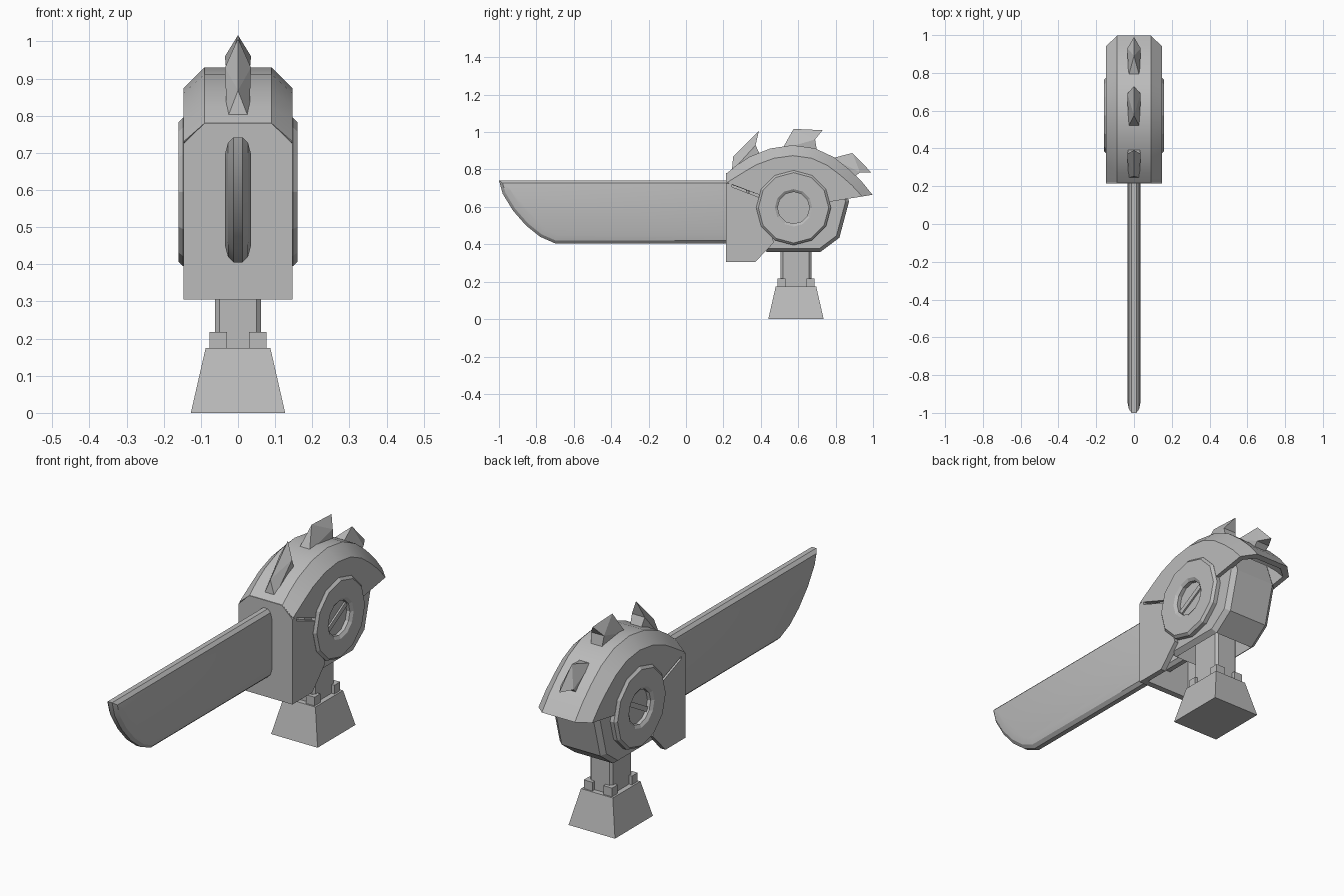
import bpy, bmesh
from math import sin, cos, tau, radians
from mathutils import Vector

if "Cube" in bpy.data.objects:
    bpy.data.objects.remove(bpy.data.objects["Cube"])

grey = bpy.data.materials.new("plain_grey")
grey.use_nodes = True
grey.diffuse_color = (0.5, 0.5, 0.5, 1)
grey.node_tree.nodes["Principled BSDF"].inputs["Base Color"].default_value = (0.5, 0.5, 0.5, 1)

HUB = Vector((0.575, 0.595))  # wheel axis in y, z


def finish(name, bm, smooth=False):
    bmesh.ops.recalc_face_normals(bm, faces=bm.faces)
    mesh = bpy.data.meshes.new(name)
    bm.to_mesh(mesh)
    bm.free()
    mesh.materials.append(grey)
    obj = bpy.data.objects.new(name, mesh)
    bpy.context.collection.objects.link(obj)
    if smooth:
        bpy.ops.object.select_all(action="DESELECT")
        obj.select_set(True)
        bpy.context.view_layer.objects.active = obj
        bpy.ops.object.shade_smooth_by_angle(angle=radians(25))
    return obj


def loft(loops, caps=True):
    """Bridge closed loops of equal length."""
    bm = bmesh.new()
    rows = [[bm.verts.new(p) for p in loop] for loop in loops]
    n = len(rows[0])
    for a, b in zip(rows, rows[1:]):
        for i in range(n):
            j = (i + 1) % n
            bm.faces.new((a[i], a[j], b[j], b[i]))
    if caps:
        bm.faces.new(rows[0])
        bm.faces.new(rows[-1])
    bmesh.ops.recalc_face_normals(bm, faces=bm.faces)
    return bm


def inset(outline, d):
    """Shrink a counter-clockwise y, z outline by d."""
    pts = [Vector(p) for p in outline]
    result = []
    for i, p in enumerate(pts):
        e1 = (p - pts[i - 1]).normalized()
        e2 = (pts[(i + 1) % len(pts)] - p).normalized()
        n1, n2 = Vector((-e1.y, e1.x)), Vector((-e2.y, e2.x))
        result.append(p + (n1 + n2) * d / (1 + n1.dot(n2)))
    return result


def slab(outline, layers):
    """Stack inset copies of a y, z outline along x."""
    return loft([[(x, p[0], p[1]) for p in inset(outline, d)] for x, d in layers])


def box(name, x, y, z, top=None):
    """Box from ranges; top holds the x and y ranges at the upper end."""
    tx, ty = top or (x, y)
    def ring(a, b, h):
        return [(a[0], b[0], h), (a[1], b[0], h), (a[1], b[1], h), (a[0], b[1], h)]
    return finish(name, loft([ring(x, y, z[0]), ring(tx, ty, z[1])]))


# Blade with softened rim and curved tip
blade = [(-0.70, 0.405), (0.38, 0.405), (0.38, 0.742), (-1, 0.742), (-0.98, 0.67),
         (-0.925, 0.58), (-0.855, 0.50), (-0.78, 0.44)]
half = [(0.012, 0), (0.027, 0.015), (0.035, 0.045)]
finish("blade", slab(blade, [(-x, d) for x, d in reversed(half)] + half), True)

# Inner casing, chamfered, with an opening underneath
casing = [(0.43, 0.36), (0.72, 0.36), (0.82, 0.435), (0.872, 0.63), (0.83, 0.75),
          (0.57, 0.84), (0.32, 0.73), (0.32, 0.46)]
bm = slab(casing, [(-0.128, 0.018), (-0.105, 0), (0.105, 0), (0.128, 0.018)])
under = [f for f in bm.faces if f.normal.z < -0.98 and f.calc_area() > 0.03]
bmesh.ops.inset_individual(bm, faces=under, thickness=0.025, depth=-0.1)
finish("casing", bm)

# Hood: chamfered shell swept along an arc
arc = [(0.219, 0.78), (0.27, 0.823), (0.34, 0.868), (0.45, 0.912), (0.57, 0.93), (0.69, 0.913),
       (0.79, 0.866), (0.87, 0.803), (0.94, 0.735), (0.997, 0.665)]
sections = []
for i, p in enumerate(arc):
    p = Vector(p)
    out = (p - HUB).normalized()
    edge = p - Vector((0, 0.05)) if i == 0 else p - out * 0.056
    low = HUB + (edge - HUB).normalized() * 0.15
    shell = [(0.147, low), (0.147, edge), (0.09, p)]
    inner = [(0.122, low), (0.122, edge - out * 0.015), (0.075, p - out * 0.03)]
    def strip(side):
        return ([(-x, q.x, q.y) for x, q in side]
                + [(x, q.x, q.y) for x, q in reversed(side)])
    sections.append(strip(shell) + strip(inner)[::-1])
bm = loft(sections, caps=False)
bm.verts.ensure_lookup_table()
size = len(sections[0])
for start in (0, size * (len(arc) - 1)):
    v = bm.verts[start:start + size]
    for i in range(size // 2 - 1):
        bm.faces.new((v[i], v[i + 1], v[size - 2 - i], v[size - 1 - i]))
finish("hood", bm, True)

# Front shield: face plate and two cheeks
face = [(-0.147, 0.305), (0.147, 0.305), (0.147, 0.725), (0.09, 0.78), (-0.09, 0.78), (-0.147, 0.725)]
finish("shield_face", loft([[(x, y, z) for x, z in face] for y in (0.215, 0.245)]))
cheek = [(0.23, 0.305), (0.37, 0.305), (0.47, 0.41), (0.44, 0.5), (0.42, 0.64), (0.23, 0.713)]
for side, s in (("left", 1), ("right", -1)):
    finish("shield_cheek_" + side, slab(cheek, [(s * 0.12, 0), (s * 0.147, 0)]))

    # Wheel cover with a recessed, slotted hub
    rings = [(0.2, 0.12), (0.2, 0.148), (0.188, 0.16), (0.1, 0.16), (0.085, 0.15), (0.085, 0.132)]
    turns = [tau * k / 12 for k in range(12)]
    finish("wheel_cover_" + side, loft(
        [[(s * x, HUB.x + r * sin(a), HUB.y + r * cos(a)) for a in turns] for r, x in rings]))
    along = Vector((cos(radians(30)), sin(radians(30))))
    across = Vector((-along.y, along.x)) * 0.012
    bar = [HUB - along * 0.084 - across, HUB + along * 0.084 - across,
           HUB + along * 0.084 + across, HUB - along * 0.084 + across]
    finish("hub_bar_" + side, slab(bar, [(s * 0.13, 0), (s * 0.14, 0)]))

# Crest spikes: base front, ridge, tip, rear notch, base rear
spikes = {
    "front": [(0.245, 0.79), (0.252, 0.868), (0.39, 1.008), (0.372, 0.93), (0.395, 0.88)],
    "middle": [(0.515, 0.91), (0.575, 1.017), (0.73, 1.01), (0.69, 0.96), (0.70, 0.90)],
    "rear": [(0.78, 0.86), (0.89, 0.888), (0.99, 0.785), (0.93, 0.785), (0.89, 0.75)],
}
for place, (a, b, t, c, d) in spikes.items():
    bm = bmesh.new()
    ridge, tip = (bm.verts.new((0, *p)) for p in (b, t))
    al, cl, dl = (bm.verts.new((w, *p)) for w, p in ((0.03, a), (0.035, c), (0.03, d)))
    ar, cr, dr = (bm.verts.new((-w, *p)) for w, p in ((0.03, a), (0.035, c), (0.03, d)))
    for f in ((al, ar, ridge), (tip, cl, cr), (cl, dl, dr, cr), (al, dl, dr, ar),
              (ridge, tip, cl), (ridge, tip, cr), (al, ridge, cl), (al, cl, dl),
              (ar, ridge, cr), (ar, cr, dr)):
        bm.faces.new(f)
    finish("spike_" + place, bm)

# Neck with trimmed corners, flared foot and corner claws
MID = 0.588
neck = [(0.05, -0.082), (0.062, -0.07), (0.062, 0.07), (0.05, 0.082),
        (-0.05, 0.082), (-0.062, 0.07), (-0.062, -0.07), (-0.05, -0.082)]
finish("neck", loft([[(x, MID + y, z) for x, y in neck] for z in (0.15, 0.5)]))
box("foot", (-0.127, 0.127), (MID - 0.148, MID + 0.148), (0, 0.175),
    ((-0.087, 0.087), (MID - 0.108, MID + 0.108)))
for sx in (-1, 1):
    for sy in (-1, 1):
        xr = sorted((sx * 0.03, sx * 0.077))
        yr = sorted((MID + sy * 0.055, MID + sy * 0.1))
        box("claw_" + ("left" if sx > 0 else "right") + ("_back" if sy > 0 else "_front"),
            xr, yr, (0.165, 0.218))
